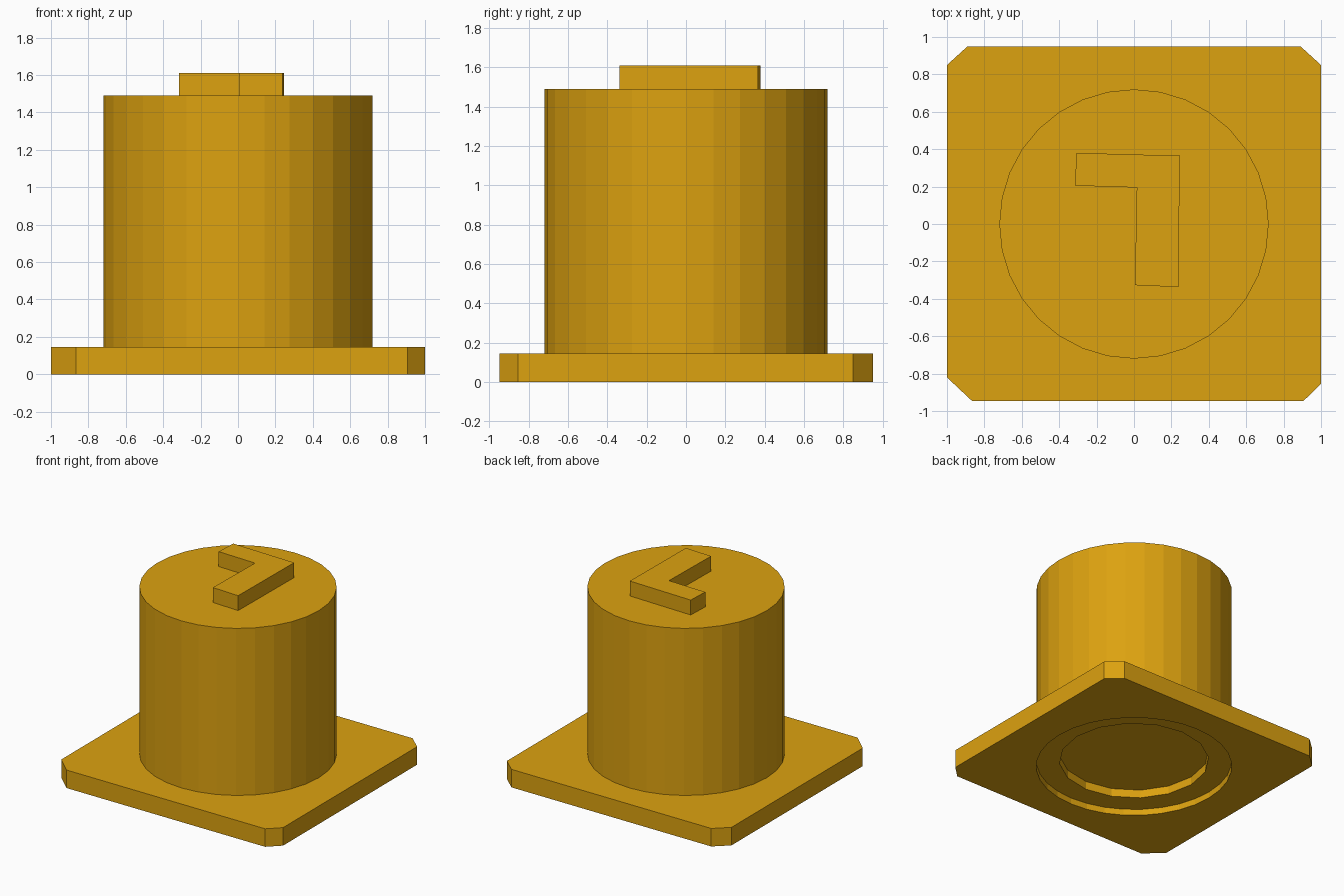
import bpy
import bmesh
from math import cos, sin, tau

if "Cube" in bpy.data.objects:
    bpy.data.objects.remove(bpy.data.objects["Cube"])


def ring(radius, sides):
    return [(radius * cos(tau * i / sides), radius * sin(tau * i / sides)) for i in range(sides)]


def prism(name, outline, z0, z1):
    """Extrude a flat outline from z0 up to z1."""
    bm = bmesh.new()
    face = bm.faces.new([bm.verts.new((x, y, z0)) for x, y in outline])
    top = bmesh.ops.extrude_face_region(bm, geom=[face])["geom"]
    verts = [g for g in top if isinstance(g, bmesh.types.BMVert)]
    bmesh.ops.translate(bm, verts=verts, vec=(0, 0, z1 - z0))
    bmesh.ops.recalc_face_normals(bm, faces=bm.faces)
    mesh = bpy.data.meshes.new(name)
    bm.to_mesh(mesh)
    bm.free()
    obj = bpy.data.objects.new(name, mesh)
    bpy.context.collection.objects.link(obj)
    return obj


gold = bpy.data.materials.new("golden_yellow")
gold.diffuse_color = (0.72, 0.36, 0.005, 1)
gold.use_nodes = True
gold.node_tree.nodes["Principled BSDF"].inputs["Base Color"].default_value = gold.diffuse_color

# Square base with slightly uneven clipped corners
base = prism("base_plate", [(-0.865, -0.947), (0.905, -0.947), (1, -0.855), (1, 0.85),
                            (0.89, 0.95), (-0.89, 0.95), (-1, 0.85), (-1, -0.82)], 0, 0.145)

# Round stem
stem = prism("round_stem", ring(0.72, 32), 0.13, 1.49)

# Raised corner-shaped key on the top
key = prism("raised_key", [(-0.315, 0.205), (0.015, 0.195), (0.005, -0.327), (0.237, -0.337),
                           (0.245, 0.365), (-0.308, 0.38)], 1.485, 1.61)

# Two-step round recess in the underside
for name, radius, sides, depth in (("wide_recess_cutter", 0.72, 32, 0.05),
                                   ("inner_recess_cutter", 0.55, 16, 0.115)):
    cutter = prism(name, ring(radius, sides), -0.1, depth)
    cutter.hide_render = True
    cutter.hide_set(True)
    cut = base.modifiers.new(name, 'BOOLEAN')
    cut.operation = 'DIFFERENCE'
    cut.solver = 'EXACT'
    cut.object = cutter

for part in (base, stem, key):
    part.data.materials.append(gold)
